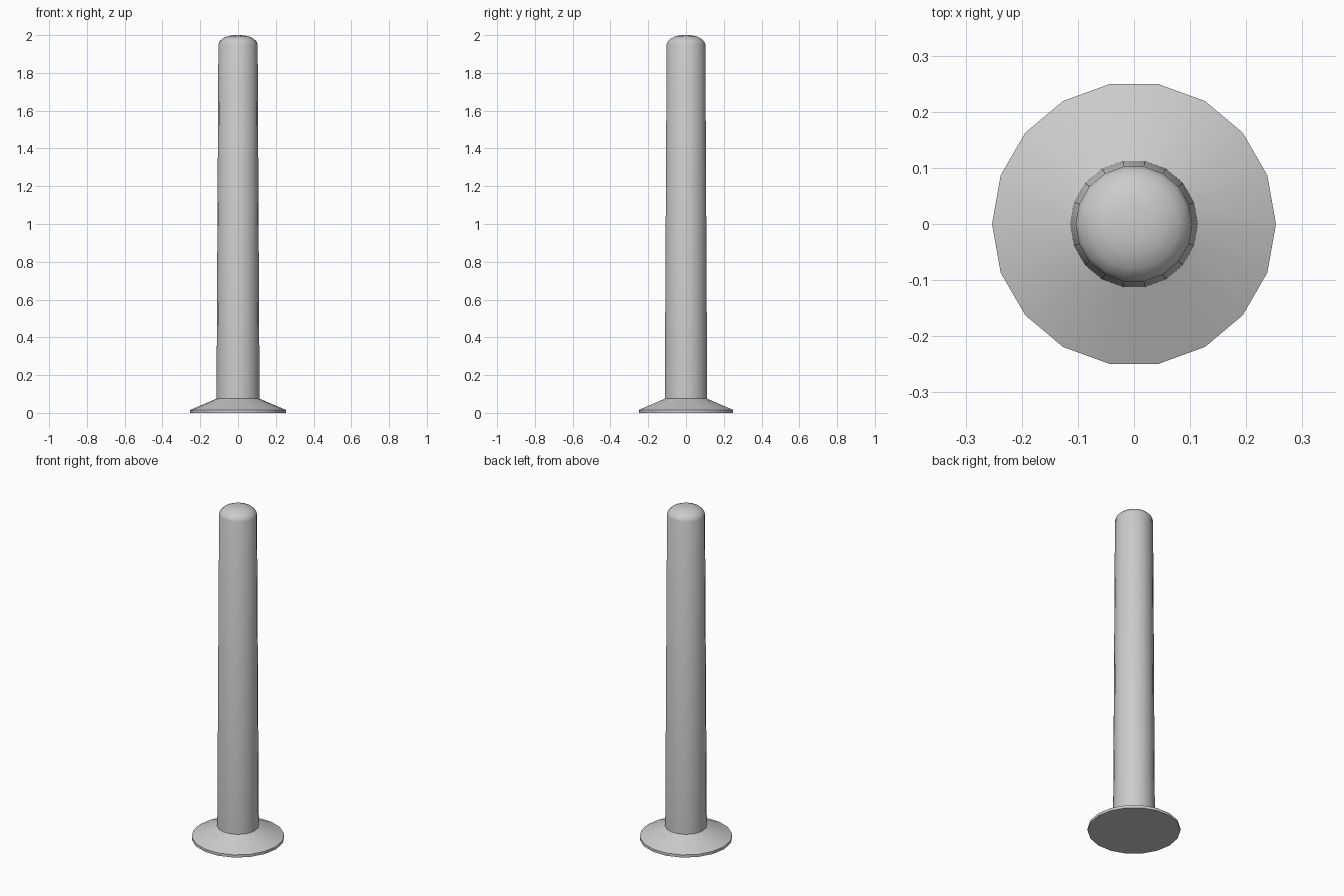
import bpy, bmesh
from math import radians, tau
from mathutils import Matrix

if "Cube" in bpy.data.objects:
    bpy.data.objects.remove(bpy.data.objects["Cube"])

SIDES = 18


def lathe(name, profile, angle):
    """Revolve (radius, z) points around z; ends at radius 0 close the form."""
    bm = bmesh.new()
    verts = [bm.verts.new((r, 0, z)) for r, z in profile]
    edges = [bm.edges.new(pair) for pair in zip(verts, verts[1:])]
    bmesh.ops.spin(bm, geom=verts + edges, cent=(0, 0, 0), axis=(0, 0, 1),
                   angle=tau, steps=SIDES, use_merge=True)
    bmesh.ops.remove_doubles(bm, verts=bm.verts, dist=1e-4)
    bmesh.ops.recalc_face_normals(bm, faces=bm.faces)
    mesh = bpy.data.meshes.new(name)
    bm.to_mesh(mesh)
    bm.free()
    obj = bpy.data.objects.new(name, mesh)
    bpy.context.collection.objects.link(obj)
    bpy.ops.object.select_all(action='DESELECT')
    obj.select_set(True)
    bpy.context.view_layer.objects.active = obj
    bpy.ops.object.shade_smooth_by_angle(angle=radians(angle))
    return obj


# Flared foot with a thin vertical rim, open where the post rises
lathe("base_flange", [(0, 0), (0.253, 0), (0.253, 0.016), (0.114, 0.075)], 30)

# Slightly tapered post with a shallow domed cap
lathe("post", [(0.114, 0.075), (0.104, 1.952), (0.097, 1.968), (0.08, 1.983),
               (0.056, 1.994), (0.03, 1.999), (0, 2.0)], 30)
